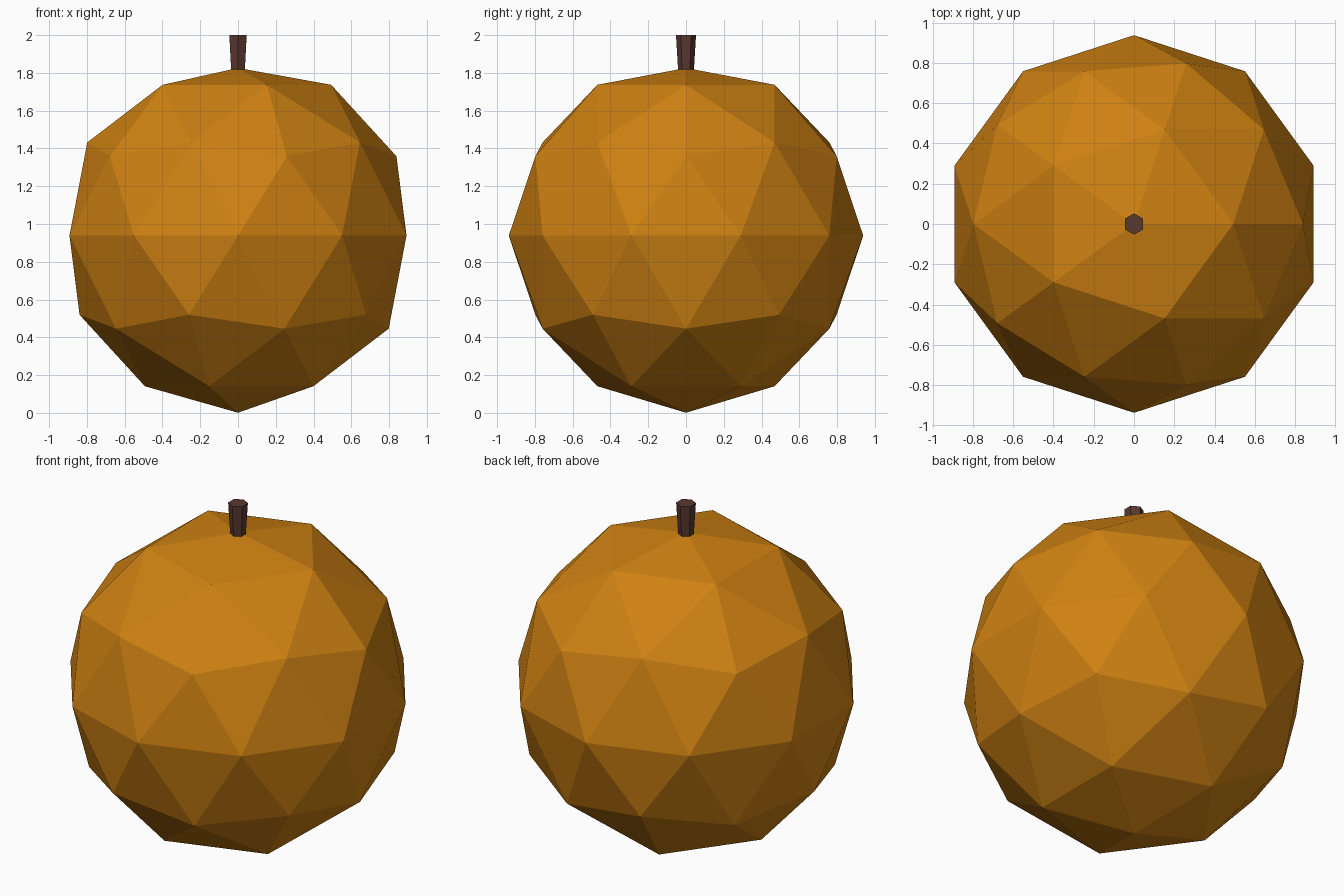
import bpy

if "Cube" in bpy.data.objects:
    bpy.data.objects.remove(bpy.data.objects["Cube"])

R = 0.938  # body radius


def paint(obj, name, color):
    mat = bpy.data.materials.new(name)
    mat.diffuse_color = (*color, 1)
    mat.use_nodes = True
    mat.node_tree.nodes["Principled BSDF"].inputs["Base Color"].default_value = mat.diffuse_color
    obj.data.materials.append(mat)


# Fruit body: faceted icosphere with its crown vertex pressed down
bpy.ops.mesh.primitive_ico_sphere_add(subdivisions=2, radius=R, location=(0, 0, R + 0.001))
body = bpy.context.object
body.name = "fruit_body"
crown = max(body.data.vertices, key=lambda v: v.co.z)
crown.co.z = 1.826 - body.location.z
paint(body, "orange_skin", (0.62, 0.22, 0.006))

# Stem: six-sided, flaring towards the top
z0, z1 = 1.80, 2.0
bpy.ops.mesh.primitive_cone_add(vertices=6, radius1=0.041, radius2=0.053,
                                depth=z1 - z0, location=(0, 0, (z0 + z1) / 2))
stem = bpy.context.object
stem.name = "stem"
paint(stem, "brown_stem", (0.1, 0.04, 0.028))

for obj in (body, stem):
    for poly in obj.data.polygons:
        poly.use_smooth = False
